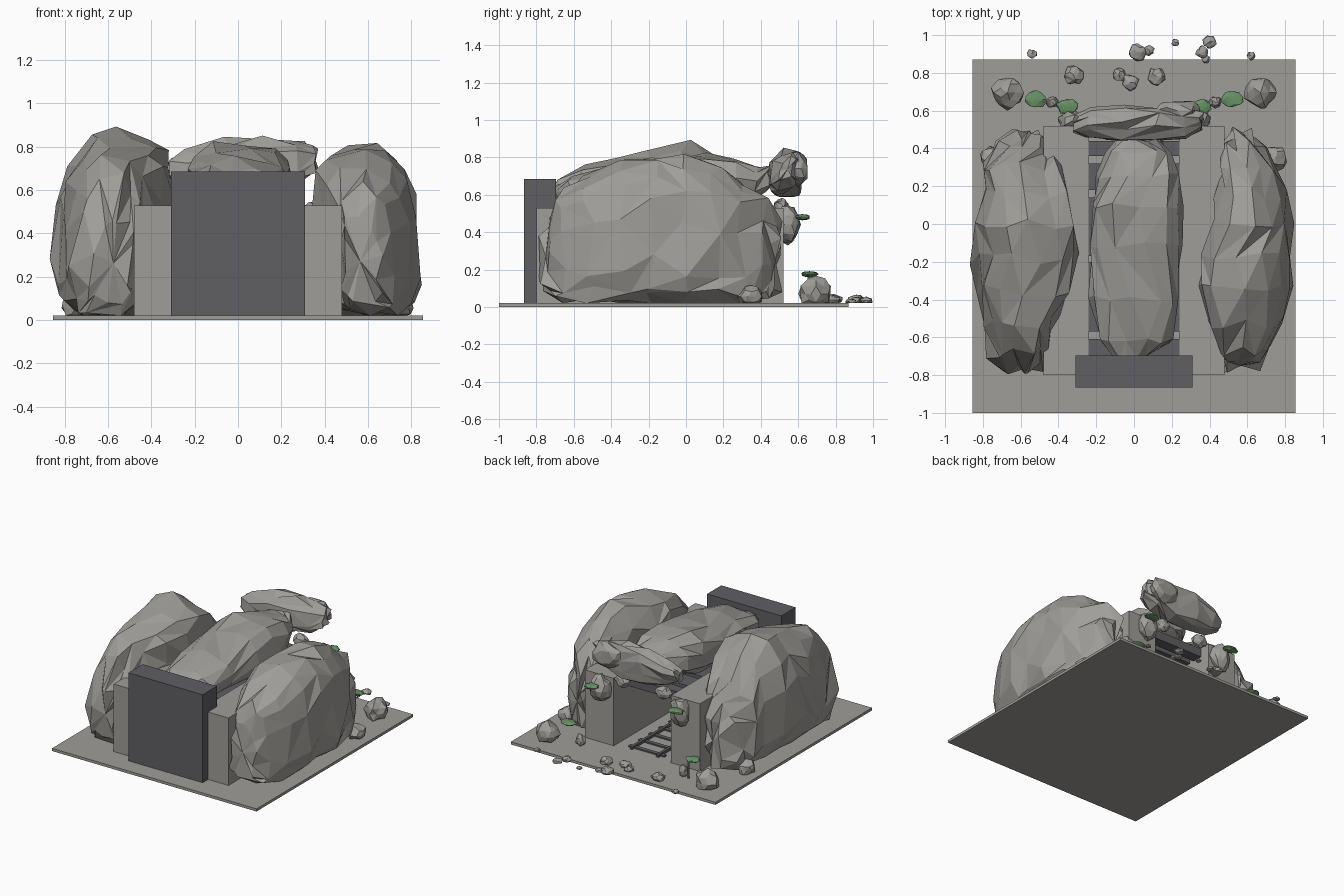
import bpy, bmesh, math, random
from mathutils import Vector

cube = bpy.data.objects.get("Cube")
if cube:
    bpy.data.objects.remove(cube, do_unlink=True)
random.seed(11)
FLOOR = 0.02


def material(name, rgb):
    m = bpy.data.materials.new(name)
    m.use_nodes = True
    m.diffuse_color = (*rgb, 1)
    bsdf = m.node_tree.nodes["Principled BSDF"]
    bsdf.inputs["Base Color"].default_value = (*rgb, 1)
    bsdf.inputs["Roughness"].default_value = 0.9
    return m


STONE = material("stone_grey", (0.35, 0.34, 0.318))
DARK = material("dark_metal", (0.115, 0.115, 0.127))
GREEN = material("leaf_green", (0.14, 0.29, 0.13))


def finish(name, bm, mat):
    bmesh.ops.recalc_face_normals(bm, faces=bm.faces)
    mesh = bpy.data.meshes.new(name)
    bm.to_mesh(mesh)
    bm.free()
    mesh.materials.append(mat)
    obj = bpy.data.objects.new(name, mesh)
    bpy.context.collection.objects.link(obj)
    return obj


def box(name, lo, hi, mat):
    bm = bmesh.new()
    bmesh.ops.create_cube(bm, size=1)
    for v in bm.verts:
        v.co = Vector([(a + b) / 2 + c * (b - a) for a, b, c in zip(lo, hi, v.co)])
    return finish(name, bm, mat)


def spread(amount):
    return random.uniform(-amount, amount)


def boulder(name, centre, radii, mat=STONE, rough=0.16):
    """Small faceted stone: a jittered icosphere resting above the floor."""
    bm = bmesh.new()
    bmesh.ops.create_icosphere(bm, subdivisions=2, radius=1)
    for v in bm.verts:
        p = v.co * (1 + spread(rough))
        v.co = Vector([c + r * k for c, r, k in zip(centre, radii, p)])
        v.co.z = max(v.co.z, FLOOR)
    return finish(name, bm, mat)


def crag(name, stations, along="y", sides=14, rough=0.03, lean=0):
    """Large faceted rock lofted through (position, low, high, bottom, top).
    Lean shifts the upper half sideways."""
    bm = bmesh.new()
    rings = []
    for t, lo, hi, bottom, top in stations:
        ring = []
        turn = random.random()
        for i in range(sides):
            a = 2 * math.pi * (i + turn) / sides
            power = 0.8 if math.sin(a) > 0 else 0.5
            u = math.copysign(abs(math.cos(a)) ** power, math.cos(a))
            w = math.copysign(abs(math.sin(a)) ** power, math.sin(a))
            s = (lo + hi) / 2 + u * (hi - lo) / 2 + spread(rough * 0.7)
            s += lean * max(w, 0)
            z = (bottom + top) / 2 + w * (top - bottom) / 2 + spread(rough)
            r = t + spread(rough)
            z = max(z, FLOOR)
            ring.append(bm.verts.new((s, r, z) if along == "y" else (r, s, z)))
        rings.append(ring)
    for a, b in zip(rings, rings[1:]):
        for i in range(sides):
            j = (i + 1) % sides
            if random.random() < 0.5:
                bm.faces.new((a[i], a[j], b[j]))
                bm.faces.new((a[i], b[j], b[i]))
            else:
                bm.faces.new((a[i], a[j], b[i]))
                bm.faces.new((a[j], b[j], b[i]))
    for ring in (rings[0], rings[-1]):
        mid = sum((v.co for v in ring), Vector()) / sides
        tip = bm.verts.new(mid)
        for i in range(sides):
            bm.faces.new((ring[i], ring[(i + 1) % sides], tip))
    return finish(name, bm, STONE)


# Ground slab, tunnel walls and front door
box("ground_slab", (-0.855, -1, 0), (0.855, 0.87, FLOOR), STONE)
for side, s in (("left", 1), ("right", -1)):
    x0, x1 = sorted((s * 0.24, s * 0.48))
    box(side + "_tunnel_wall", (x0, -0.8, FLOOR), (x1, 0.52, 0.53), STONE)
box("front_door", (-0.31, -0.865, FLOOR), (0.31, -0.695, 0.685), DARK)

# Roof beams between the walls
for i, (y0, y1) in enumerate([(-0.7, -0.61), (-0.57, -0.2), (-0.17, 0.14),
                              (0.18, 0.32), (0.36, 0.44)]):
    box(f"roof_beam_{i}", (-0.24, y0, 0.46), (0.24, y1, 0.525), DARK)

# Track on the tunnel floor
for side, s in (("left", 1), ("right", -1)):
    box(side + "_rail", (s * 0.11 - 0.01, -0.68, FLOOR),
        (s * 0.11 + 0.01, 0.5, 0.04), DARK)
for i in range(10):
    y = -0.62 + i * 0.12
    box(f"sleeper_{i}", (-0.15, y - 0.015, FLOOR), (0.15, y + 0.015, 0.03), DARK)

# Large crags on both sides
crag("right_crag", [
    (-0.76, -0.69, -0.50, 0.08, 0.46), (-0.68, -0.77, -0.46, 0.02, 0.65),
    (-0.52, -0.82, -0.41, 0.02, 0.76), (-0.35, -0.84, -0.34, 0.02, 0.80),
    (-0.18, -0.85, -0.31, 0.02, 0.83), (0, -0.84, -0.32, 0.02, 0.87),
    (0.16, -0.81, -0.36, 0.02, 0.80), (0.31, -0.79, -0.42, 0.02, 0.66),
    (0.41, -0.74, -0.46, 0.03, 0.53), (0.47, -0.64, -0.49, 0.08, 0.43)],
    rough=0.036, lean=0.05)
crag("left_crag", [
    (-0.76, 0.49, 0.66, 0.08, 0.48), (-0.68, 0.48, 0.73, 0.02, 0.61),
    (-0.52, 0.41, 0.80, 0.02, 0.70), (-0.33, 0.33, 0.84, 0.02, 0.76),
    (-0.18, 0.35, 0.84, 0.02, 0.78), (0, 0.42, 0.83, 0.02, 0.79),
    (0.16, 0.45, 0.80, 0.02, 0.75), (0.31, 0.47, 0.75, 0.02, 0.67),
    (0.42, 0.49, 0.70, 0.03, 0.56), (0.48, 0.53, 0.65, 0.08, 0.43)],
    rough=0.036, lean=-0.04)

# Long rock on the roof and the rock over the rear opening
crag("roof_crag", [
    (-0.70, -0.10, 0.08, 0.55, 0.63), (-0.62, -0.17, 0.20, 0.51, 0.69),
    (-0.40, -0.23, 0.24, 0.50, 0.75), (-0.12, -0.24, 0.26, 0.50, 0.80),
    (0.10, -0.23, 0.26, 0.50, 0.82), (0.26, -0.19, 0.24, 0.53, 0.80),
    (0.38, -0.14, 0.20, 0.58, 0.77), (0.44, -0.08, 0.14, 0.62, 0.75)],
    sides=12, rough=0.022)
crag("rear_arch_crag", [
    (-0.31, 0.49, 0.56, 0.66, 0.74), (-0.24, 0.46, 0.60, 0.63, 0.79),
    (-0.06, 0.44, 0.62, 0.60, 0.83), (0.12, 0.44, 0.62, 0.60, 0.84),
    (0.27, 0.45, 0.60, 0.63, 0.82), (0.36, 0.49, 0.57, 0.68, 0.79)],
    along="x", sides=11, rough=0.018, lean=0.025)
boulder("rear_arch_lump", (0.23, 0.6, 0.74), (0.13, 0.055, 0.09))

# Rocks and leaf tufts, paired about the opening
for side, s in (("left", 1), ("right", -1)):
    boulder(side + "_wall_rock", (s * 0.33, 0.545, 0.44), (0.075, 0.06, 0.10))
    boulder(side + "_arch_pebble", (s * 0.17, 0.51, 0.53), (0.06, 0.04, 0.05))
    boulder(side + "_rear_rock", (s * 0.67, 0.695, 0.07), (0.085, 0.085, 0.085))
    boulder(side + "_flank_rock", (s * 0.75, 0.35, 0.055), (0.06, 0.065, 0.06))
    boulder(side + "_post_rock", (s * 0.43, 0.645, 0.06), (0.035, 0.03, 0.045))
    boulder(side + "_low_leaves", (s * 0.52, 0.66, 0.175), (0.058, 0.044, 0.016), GREEN)
    boulder(side + "_high_leaves", (s * 0.355, 0.622, 0.48), (0.055, 0.042, 0.016), GREEN)
box("right_leaf_stem", (-0.486, 0.65, FLOOR), (-0.474, 0.662, 0.175), STONE)

# Loose rubble behind the opening
rubble = [(-0.54, 0.9, 0.024), (-0.32, 0.79, 0.048), (-0.08, 0.79, 0.034),
          (-0.02, 0.75, 0.042), (0.12, 0.78, 0.045), (0.02, 0.91, 0.045),
          (0.08, 0.92, 0.028), (0.22, 0.96, 0.02), (0.36, 0.91, 0.033),
          (0.4, 0.965, 0.034), (0.38, 0.875, 0.022), (0.62, 0.89, 0.022)]
for i, (x, y, r) in enumerate(rubble):
    boulder(f"rubble_{i}", (x, y, FLOOR + r * 0.4), (r, r, r * 0.6), rough=0.2)
